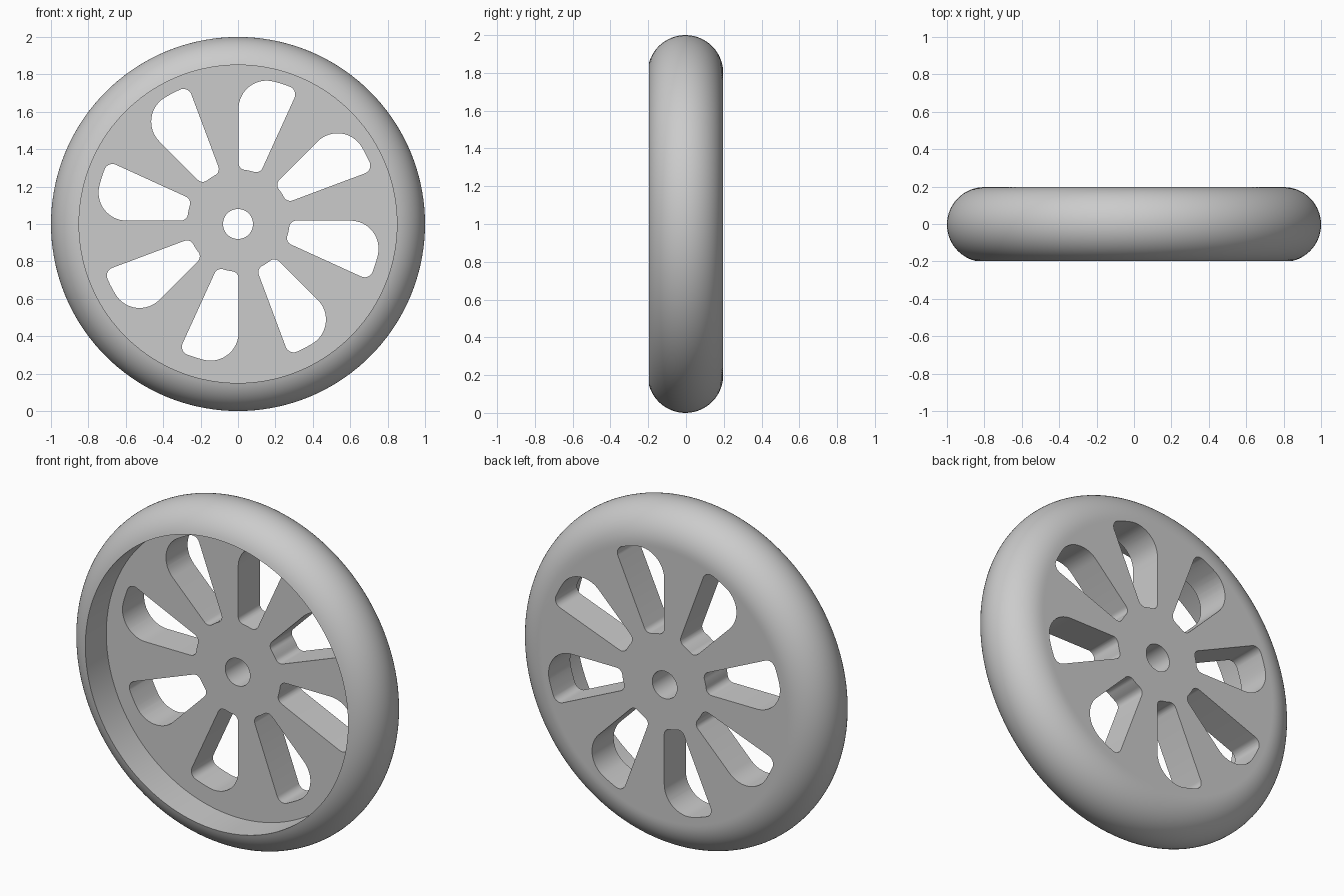
import bpy, bmesh
from math import sin, cos, asin, acos, pi, radians
from mathutils import Matrix, Vector

cube = bpy.data.objects.get("Cube")
if cube:
    bpy.data.objects.remove(cube, do_unlink=True)

SEGMENTS = 144
TYRE_R, RING_R = 0.2, 0.8          # round of the tyre, radius of its centre line
RECESS_R, BORE_R = 0.85, 0.08
MID_Y = -0.003                     # middle of the tyre, also the recess floor
SLOTS, SLOT_ANGLE = 8, radians(24.5)
SLOT_IN, SLOT_OUT = 0.273, 0.767
SLOT_CENTRE = Vector((0.003, 0, 1.018))

grey = bpy.data.materials.new("light_grey")
grey.use_nodes = True
colour = (0.6, 0.6, 0.6, 1)
grey.diffuse_color = colour
grey.node_tree.nodes["Principled BSDF"].inputs["Base Color"].default_value = colour


def make_object(name, bm):
    bmesh.ops.recalc_face_normals(bm, faces=bm.faces)
    mesh = bpy.data.meshes.new(name)
    bm.to_mesh(mesh)
    bm.free()
    mesh.materials.append(grey)
    obj = bpy.data.objects.new(name, mesh)
    bpy.context.collection.objects.link(obj)
    return obj


def arc(cx, cy, radius, start, end, steps):
    angles = [start + (end - start) * i / steps for i in range(steps + 1)]
    return [(cx + radius * cos(a), cy + radius * sin(a)) for a in angles]


def wheel_body():
    """Lathe the closed (radius, y) section around the axle."""
    rim = acos((RECESS_R - RING_R) / TYRE_R)
    back = MID_Y + TYRE_R
    section = arc(RING_R, MID_Y, TYRE_R, -rim, pi / 2, 32)
    section += [(RING_R - 0.01, back), (BORE_R, back), (BORE_R, MID_Y), (RECESS_R, MID_Y)]
    bm = bmesh.new()
    rings = []
    for i in range(SEGMENTS):
        a = 2 * pi * i / SEGMENTS
        rings.append([bm.verts.new((r * cos(a), y, 1 + r * sin(a))) for r, y in section])
    n = len(section)
    for i in range(SEGMENTS):
        p, q = rings[i], rings[(i + 1) % SEGMENTS]
        for j in range(n):
            k = (j + 1) % n
            bm.faces.new((p[j], p[k], q[k], q[j]))
    return make_object("wheel", bm)


def slot_outline():
    """Wedge between two spokes, with a large round on one outer corner."""
    w = SLOT_ANGLE

    def corner(dist, f, edge, side):
        a = edge + side * asin(f / dist)
        return dist * cos(a), dist * sin(a), f, a

    pts = []
    x, y, f, low_out = corner(SLOT_OUT - 0.045, 0.045, -w, 1)
    pts += arc(x, y, f, -w - pi / 2, low_out, 10)
    x, y, f, up_out = corner(SLOT_OUT - 0.15, 0.15, 0, -1)
    pts += arc(0, 0, SLOT_OUT, low_out, up_out, 4)[1:-1]
    pts += arc(x, y, f, up_out, pi / 2, 16)
    x, y, f, up_in = corner(SLOT_IN + 0.038, 0.038, 0, -1)
    pts += arc(x, y, f, pi / 2, up_in + pi, 8)
    x, y, f, low_in = corner(SLOT_IN + 0.038, 0.038, -w, 1)
    pts += arc(0, 0, SLOT_IN, up_in, low_in, 4)[1:-1]
    pts += arc(x, y, f, low_in + pi, 1.5 * pi - w, 8)
    return pts


def slot_cutter():
    bm = bmesh.new()
    outline = slot_outline()
    for i in range(SLOTS):
        place = Matrix.Translation(SLOT_CENTRE) @ Matrix.Rotation(2 * pi * i / SLOTS, 4, 'Y')
        ends = [[bm.verts.new(place @ Vector((x, depth, z))) for x, z in outline]
                for depth in (-0.1, 0.3)]
        for end in ends:
            bm.faces.new(end)
        for j in range(len(outline)):
            k = (j + 1) % len(outline)
            bm.faces.new((ends[0][j], ends[0][k], ends[1][k], ends[1][j]))
    obj = make_object("slot_cutter", bm)
    obj.hide_render = True
    return obj


# Cut the slots through the web, then smooth the curved surfaces
wheel = wheel_body()
cutter = slot_cutter()
cut = wheel.modifiers.new("slots", 'BOOLEAN')
cut.operation = 'DIFFERENCE'
cut.solver = 'EXACT'
cut.object = cutter
bpy.ops.object.select_all(action='DESELECT')
wheel.select_set(True)
bpy.context.view_layer.objects.active = wheel
bpy.ops.object.modifier_apply(modifier=cut.name)
bpy.data.objects.remove(cutter, do_unlink=True)
bpy.ops.object.shade_smooth_by_angle(angle=radians(30))
